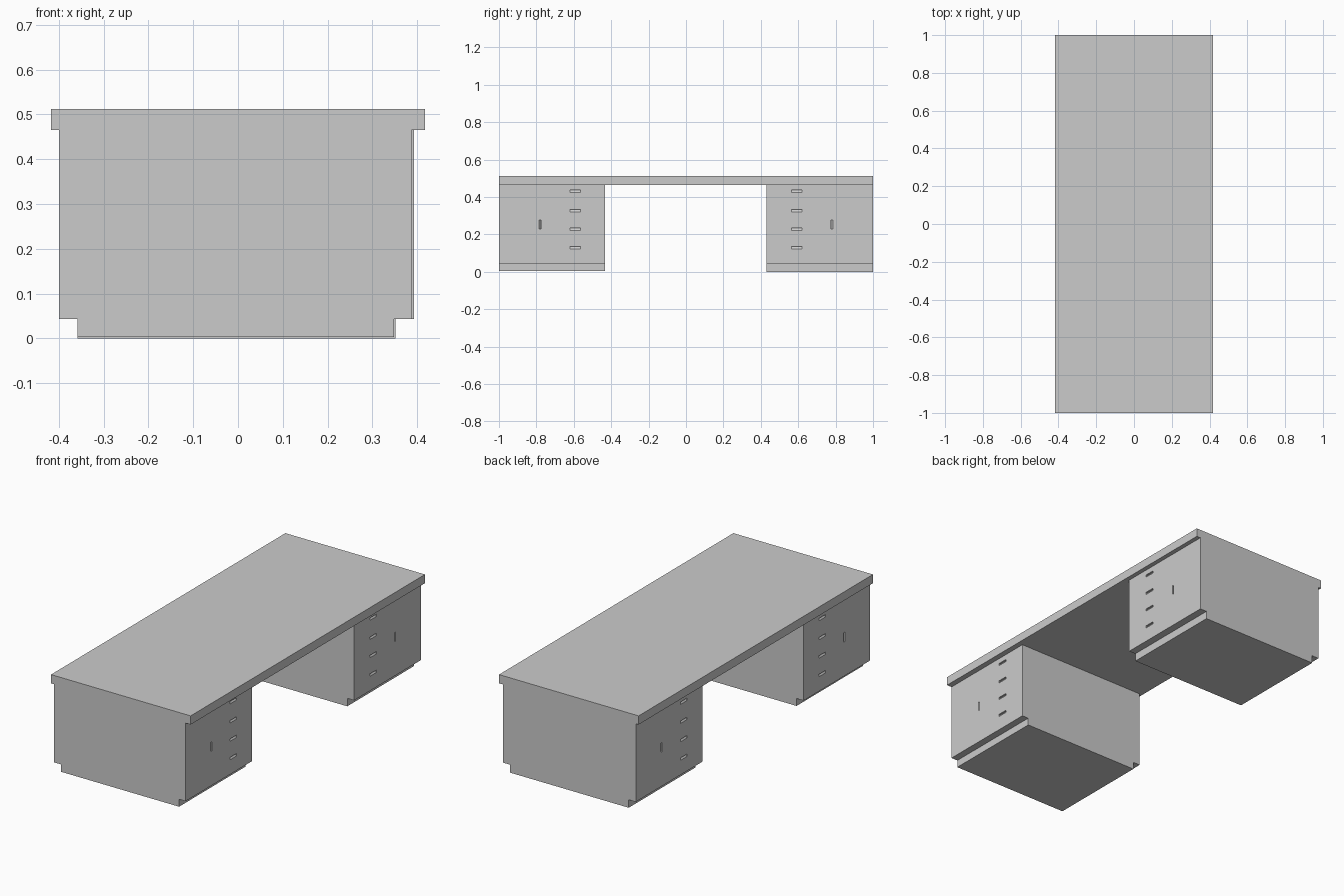
import bpy, bmesh
from mathutils import Vector

if "Cube" in bpy.data.objects:
    bpy.data.objects.remove(bpy.data.objects["Cube"])


def add_prism(bm, points, sweep):
    """Closed prism: a polygon swept along a vector."""
    sweep = Vector(sweep)
    a = [bm.verts.new(p) for p in points]
    b = [bm.verts.new(Vector(p) + sweep) for p in points]
    n = len(a)
    faces = [bm.faces.new(a), bm.faces.new(b[::-1])]
    for i in range(n):
        j = (i + 1) % n
        faces.append(bm.faces.new((a[i], b[i], b[j], a[j])))
    bmesh.ops.recalc_face_normals(bm, faces=faces)


def finish(bm, name):
    mesh = bpy.data.meshes.new(name)
    bm.to_mesh(mesh)
    bm.free()
    obj = bpy.data.objects.new(name, mesh)
    bpy.context.collection.objects.link(obj)
    return obj


TOP_Z, UNDER_Z, KICK_Z = 0.512, 0.465, 0.043
END, PULL_DEPTH = 1.0, 0.01
DRAWER_Z = (0.128, 0.228, 0.327, 0.430)

# Desktop slab
bm = bmesh.new()
w = 0.417
add_prism(bm, [(-w, -END, UNDER_Z), (w, -END, UNDER_Z),
               (w, -END, TOP_Z), (-w, -END, TOP_Z)], (0, 2 * END, 0))
finish(bm, "desktop")


def pedestal(name, side, x0, x1, k0, k1, z0, inner):
    # Cabinet body with a recessed toe kick on both long sides
    bm = bmesh.new()
    profile = [(k0, z0), (k1, z0), (k1, KICK_Z), (x1, KICK_Z),
               (x1, UNDER_Z), (x0, UNDER_Z), (x0, KICK_Z), (k0, KICK_Z)]
    add_prism(bm, [(x, side * END, z) for x, z in profile],
              (0, -side * (END - inner), 0))
    body = finish(bm, name)

    # Wedge-shaped finger pulls cut into both faces
    bm = bmesh.new()
    for face_x, out in ((x0, -1), (x1, 1)):
        def wedge(h):
            return [(face_x + out * 0.01, -h), (face_x, -h),
                    (face_x - out * PULL_DEPTH, h), (face_x + out * 0.01, h)]
        # Drawer pulls
        for z in DRAWER_Z:
            add_prism(bm, [(x, side * 0.592 - 0.0275, z + t)
                           for x, t in wedge(0.0065)], (0, 0.055, 0))
        # Door pull
        add_prism(bm, [(x, side * (0.78 - t), 0.228)
                       for x, t in wedge(0.005)], (0, 0, 0.05))
    cutter = finish(bm, name + "_pull_cutter")
    cutter.hide_render = True
    cutter.hide_set(True)

    mod = body.modifiers.new("pulls", 'BOOLEAN')
    mod.operation = 'DIFFERENCE'
    mod.solver = 'EXACT'
    mod.object = cutter
    # Bake the cuts and drop the helper
    bpy.context.view_layer.objects.active = body
    bpy.ops.object.modifier_apply(modifier=mod.name)
    bpy.data.objects.remove(cutter)


pedestal("front_pedestal", -1, -0.40, 0.387, -0.358, 0.348, 0.003, 0.432)
pedestal("back_pedestal", 1, -0.40, 0.393, -0.358, 0.352, 0.0, 0.43)
